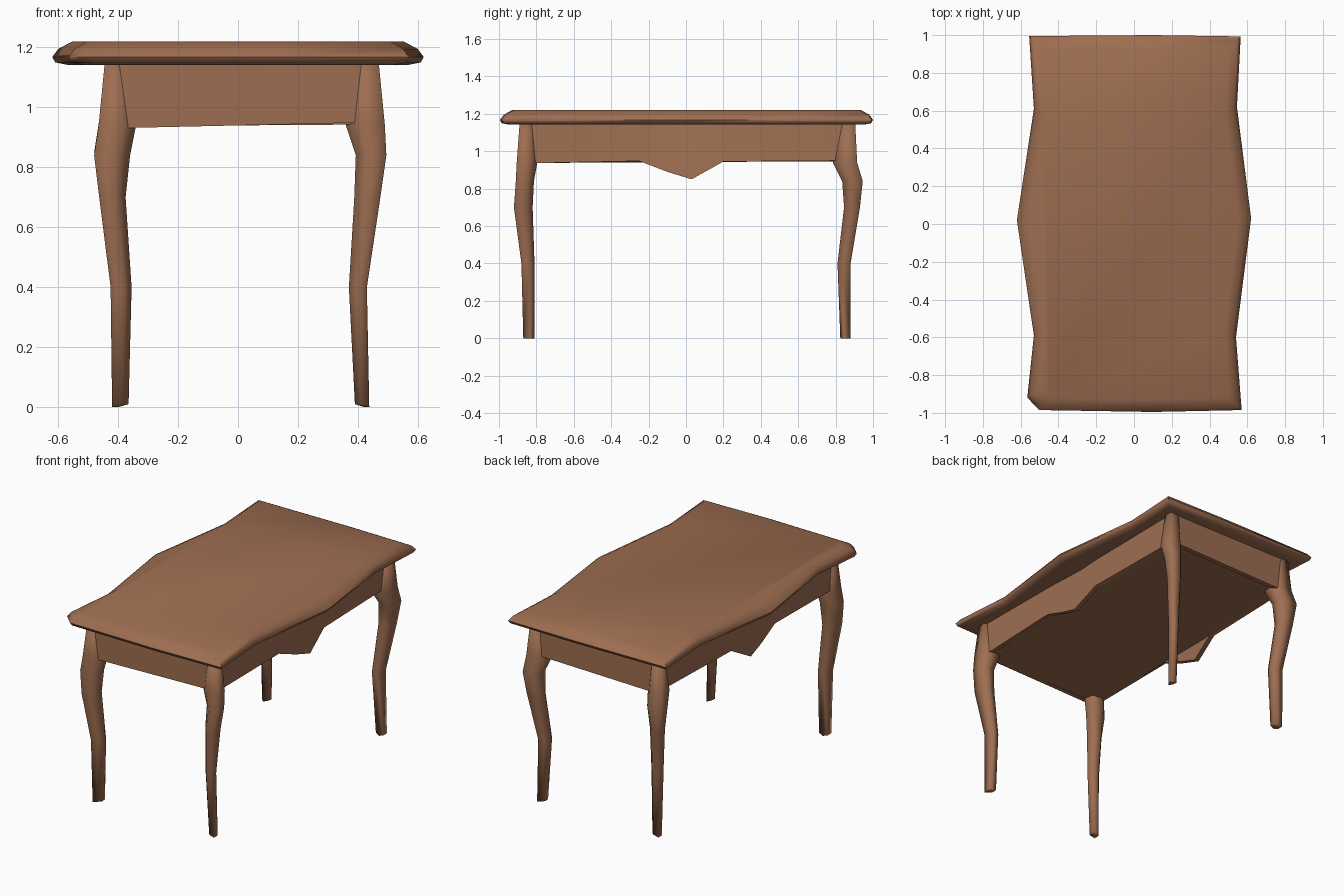
import bpy
import bmesh
import math

cube = bpy.data.objects.get("Cube")
if cube:
    bpy.data.objects.remove(cube, do_unlink=True)

# Single wood colour
wood = bpy.data.materials.new("brown wood")
wood.use_nodes = True
WOOD = (0.34, 0.155, 0.082, 1)
wood.diffuse_color = WOOD
wood.node_tree.nodes["Principled BSDF"].inputs["Base Color"].default_value = WOOD


def loft(name, rings, angle=50):
    """Skin a list of equal-length point rings and cap both ends."""
    bm = bmesh.new()
    loops = [[bm.verts.new(p) for p in ring] for ring in rings]
    n = len(loops[0])
    for a, b in zip(loops, loops[1:]):
        for i in range(n):
            j = (i + 1) % n
            bm.faces.new((a[i], a[j], b[j], b[i]))
    bm.faces.new(loops[0])
    bm.faces.new(loops[-1])
    bmesh.ops.recalc_face_normals(bm, faces=bm.faces)
    mesh = bpy.data.meshes.new(name)
    bm.to_mesh(mesh)
    bm.free()
    mesh.materials.append(wood)
    obj = bpy.data.objects.new(name, mesh)
    bpy.context.collection.objects.link(obj)
    bpy.ops.object.select_all(action="DESELECT")
    obj.select_set(True)
    bpy.context.view_layer.objects.active = obj
    bpy.ops.object.shade_smooth_by_angle(angle=math.radians(angle))
    return obj


# Tabletop: wavy outline with a bevelled rim
outline = [(-.555, .995), (-.53, .61), (-.62, .02), (-.53, -.59), (-.565, -.92),
           (-.5, -.985), (.1, -.995), (.57, -.985), (.54, -.6), (.62, .03),
           (.545, .62), (.565, .993), (.1, 1)]


def inset(d, z):
    return [(x * (1 - d / .6), y * (1 - d), z) for x, y in outline]


loft("tabletop", [inset(.05, 1.142), inset(.01, 1.15), inset(0, 1.168),
                  inset(.02, 1.195), inset(.065, 1.22)], 60)

# Side aprons: boards leaning out to a drooping point at the middle
droop = [(-.87, .935, 0), (-.25, .948, .01), (-.1, .89, .025),
         (.03, .85, .035), (.2, .945, .015), (.88, .95, 0)]
for side, label in ((1, "left"), (-1, "right")):
    x = .455 if side > 0 else .445
    loft(label + "_apron",
         [[(side * (x - bow / 2), y, 1.15), (side * (x + bow), y, z),
           (side * (x + bow - .03), y, z), (side * (x - .03), y, 1.15)]
          for y, z, bow in droop])

# End aprons: straight boards
for label, y, t in (("front", -.89, .03), ("back", .9, -.03)):
    loft(label + "_apron",
         [[(x, y, 1.15), (x, y, z), (x, y + t, z), (x, y + t, 1.15)]
          for x, z in ((-.435, .93), (.445, .95))])

# Flat panel closing the frame underneath, level with the apron edges
loft("bottom_panel",
     [[(x, -.88, z - .005), (x, .89, z + .005), (x, .89, z + .02), (x, -.88, z + .02)]
      for x, z in ((-.435, .942), (.445, .948))])

# Curved legs: (inner, outer) limits at each height
heights = (1.145, .94, .84, .7, .4, .01)
x_left = ((.38, .47), (.36, .49), (.393, .495), (.388, .475), (.37, .43), (.39, .438))
x_right = ((.37, .445), (.34, .465), (.36, .48), (.375, .463), (.355, .425), (.365, .42))
y_back = ((.82, .905), (.785, .915), (.835, .945), (.845, .93), (.81, .88), (.825, .88))
y_front = ((.81, .89), (.795, .905), (.813, .91), (.82, .92), (.81, .88), (.81, .87))

for xs, sx, x_name in ((x_left, 1, "left"), (x_right, -1, "right")):
    for ys, sy, y_name in ((y_back, 1, "back"), (y_front, -1, "front")):
        rings = []
        for z, (a, b), (c, d) in zip(heights, xs, ys):
            w, h = b - a, d - c
            # narrow section with a ridge on the outer corner
            ring = [(a + w * .1, c + h * .1), (b - w * .35, c), (b, c + h * .35),
                    (b, d), (a + w * .35, d), (a, d - h * .35)]
            rings.append([(sx * px, sy * py, 0 if z < .02 and px > a + w * .5 else z)
                          for px, py in ring])
        loft(y_name + "_" + x_name + "_leg", rings, 100)
